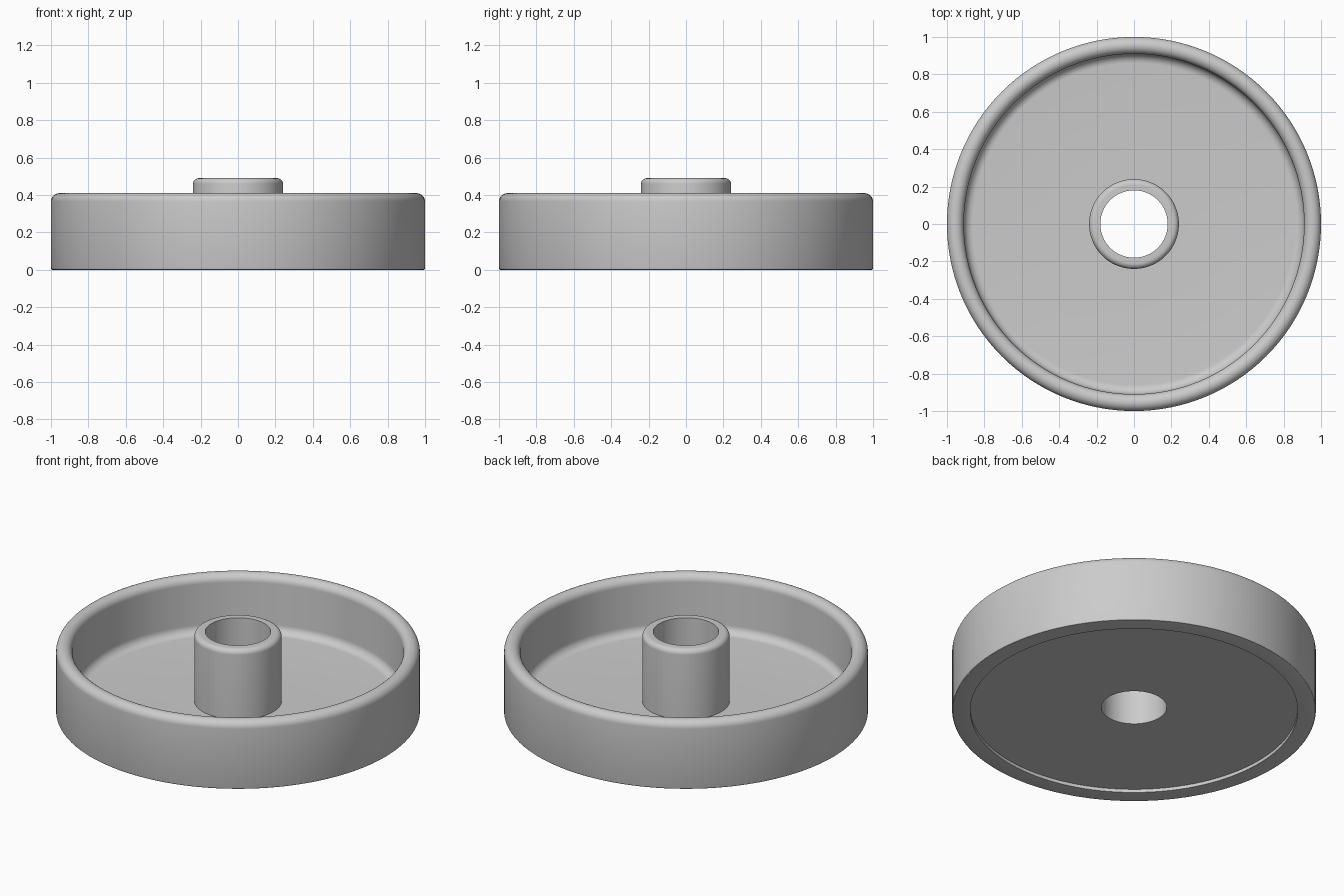
import bpy, bmesh
from math import sin, cos, radians, tau

cube = bpy.data.objects.get("Cube")
if cube:
    bpy.data.objects.remove(cube)

SEGMENTS = 128
RIM_R, WALL_R, RECESS_R = 1.0, 0.91, 0.90
HUB_R, BORE_R = 0.24, 0.18
RIM_TOP, HUB_TOP, FLOOR_Z, RECESS_Z = 0.41, 0.49, 0.07, 0.02

# Plain grey material
grey = bpy.data.materials.new("grey")
grey.use_nodes = True
grey.diffuse_color = (0.6, 0.6, 0.6, 1)
grey.node_tree.nodes["Principled BSDF"].inputs["Base Color"].default_value = (0.6, 0.6, 0.6, 1)


def arc(r, z, radius, start, end, steps=8):
    """Points of a fillet around centre (r, z), angles in degrees."""
    angles = [radians(start + (end - start) * i / steps) for i in range(steps + 1)]
    return [(r + radius * cos(a), z + radius * sin(a)) for a in angles]


def lathe(name, profile):
    """Revolve a closed (radius, height) profile around z."""
    bm = bmesh.new()
    rings = []
    for i in range(SEGMENTS):
        a = tau * i / SEGMENTS
        rings.append([bm.verts.new((r * cos(a), r * sin(a), z)) for r, z in profile])
    n = len(profile)
    for i, ring in enumerate(rings):
        following = rings[(i + 1) % SEGMENTS]
        for j in range(n):
            k = (j + 1) % n
            bm.faces.new((ring[j], following[j], following[k], ring[k]))
    bmesh.ops.recalc_face_normals(bm, faces=bm.faces)
    mesh = bpy.data.meshes.new(name)
    bm.to_mesh(mesh)
    bm.free()
    mesh.materials.append(grey)
    obj = bpy.data.objects.new(name, mesh)
    bpy.context.collection.objects.link(obj)
    bpy.ops.object.select_all(action="DESELECT")
    obj.select_set(True)
    bpy.context.view_layer.objects.active = obj
    bpy.ops.object.shade_smooth_by_angle(angle=radians(30))
    return obj


# Cross-section, from the bore under the floor, out around the rim, back to the hub
round_r = (RIM_R - WALL_R) / 2
fillet, edge, hub_round = 0.05, 0.008, 0.03
profile = [(BORE_R, RECESS_Z), (RECESS_R, RECESS_Z), (RECESS_R, 0)]
profile += arc(RIM_R - edge, edge, edge, -90, 0, 3)                      # foot edge
profile += arc(RIM_R - round_r, RIM_TOP - round_r, round_r, 0, 180, 16)  # round rim
profile += arc(WALL_R - fillet, FLOOR_Z + fillet, fillet, 0, -90)        # floor fillet
profile += [(HUB_R, FLOOR_Z)]
profile += arc(HUB_R - hub_round, HUB_TOP - hub_round, hub_round, 0, 90)  # hub shoulder
profile += [(BORE_R, HUB_TOP)]

lathe("wheel_with_hub", profile)
